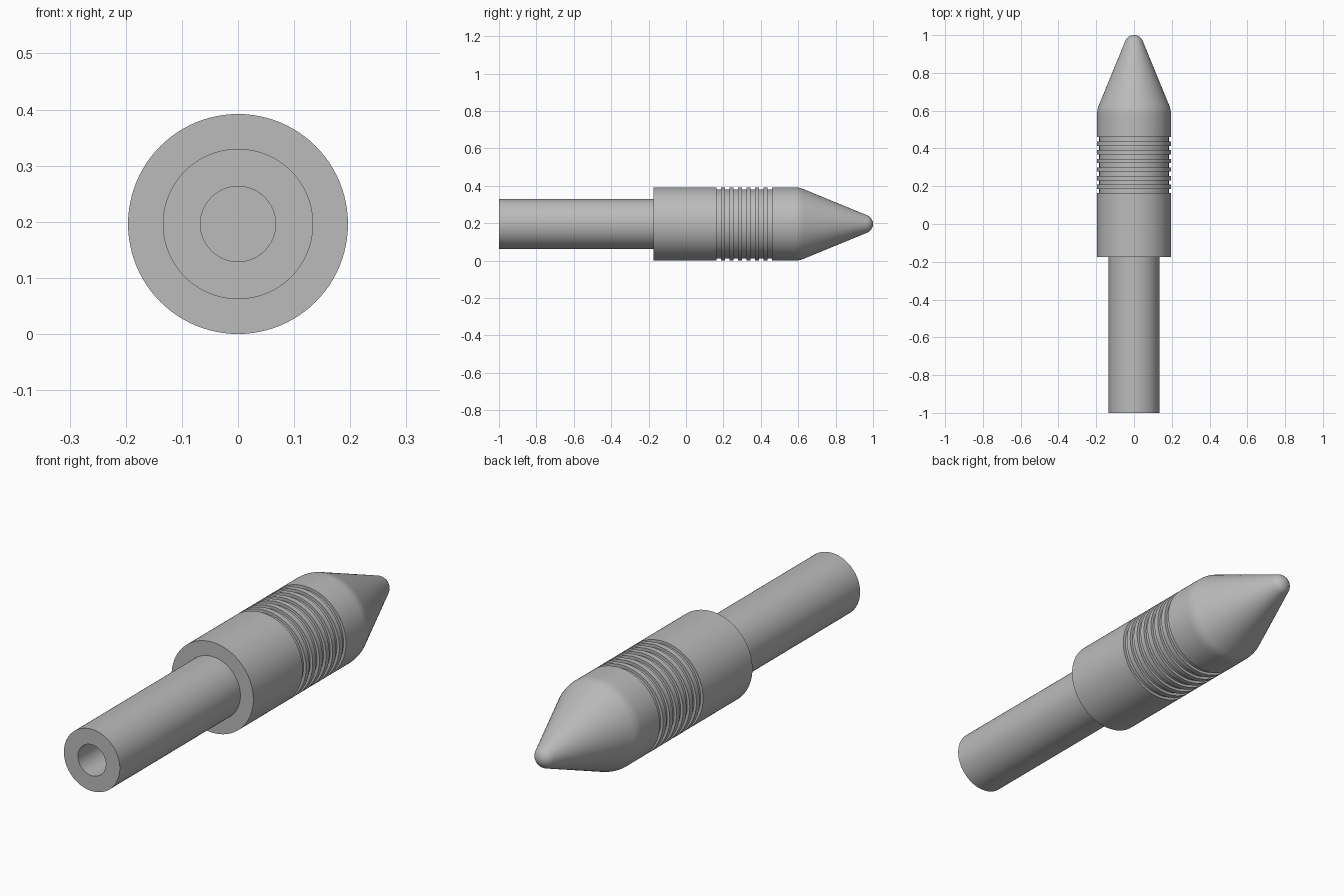
import bpy, bmesh, math
from mathutils import Matrix, Vector

cube = bpy.data.objects.get("Cube")
if cube:
    bpy.data.objects.remove(cube)

metal = bpy.data.materials.new("grey metal")
metal.use_nodes = True
grey = (0.5, 0.5, 0.5, 1)
metal.diffuse_color = grey
metal.node_tree.nodes["Principled BSDF"].inputs["Base Color"].default_value = grey

SEGMENTS = 96
R_BODY, R_SHAFT, R_BORE, R_TIP = 0.196, 0.134, 0.067, 0.05
BACK, STEP, SHOULDER = -1.0, -0.175, 0.605


def lathe(name, profile):
    """Spin (radius, y) points around the long axis."""
    bm = bmesh.new()
    verts = [bm.verts.new((r, y, 0)) for r, y in profile]
    edges = [bm.edges.new(pair) for pair in zip(verts, verts[1:])]
    bmesh.ops.spin(bm, geom=verts + edges, cent=(0, 0, 0), axis=(0, 1, 0),
                   angle=math.tau, steps=SEGMENTS, use_duplicate=False)
    bmesh.ops.remove_doubles(bm, verts=bm.verts, dist=1e-5)
    bmesh.ops.recalc_face_normals(bm, faces=bm.faces)
    bm.transform(Matrix.Translation((0, 0, R_BODY)))
    mesh = bpy.data.meshes.new(name)
    bm.to_mesh(mesh)
    bm.free()
    obj = bpy.data.objects.new(name, mesh)
    bpy.context.collection.objects.link(obj)
    mesh.materials.append(metal)
    bpy.ops.object.select_all(action='DESELECT')
    obj.select_set(True)
    bpy.context.view_layer.objects.active = obj
    bpy.ops.object.shade_smooth_by_angle(angle=math.radians(30))
    return obj


def arc(radius, cr, cy, start, end, steps):
    """Arc points, with angles measured from the radial direction."""
    return [(cr + radius * math.cos(a), cy + radius * math.sin(a))
            for a in (start + (end - start) * i / steps for i in range(steps + 1))]


# Hollow shaft with a blind bore
lathe("shaft", [(0, STEP), (R_BORE, STEP), (R_BORE, BACK),
                (R_SHAFT, BACK), (R_SHAFT, STEP)])

# Body: rear step, seven square grooves, softened shoulder, cone, round tip
profile = [(R_SHAFT, STEP), (R_BODY, STEP)]
width, depth = 0.0228, 0.012
for i in range(7):
    y = 0.163 + 2 * width * i
    profile += [(R_BODY, y), (R_BODY - depth, y),
                (R_BODY - depth, y + width), (R_BODY, y + width)]
slope = math.radians(22.4)
fillet = 0.12
profile += arc(fillet, R_BODY - fillet, SHOULDER - fillet * math.tan(slope / 2),
               0, slope, 6)
tip = arc(R_TIP, 0, 1 - R_TIP, slope, math.pi / 2, 10)
profile += tip[:-1] + [(0, 1)]
lathe("grooved_body", profile)
